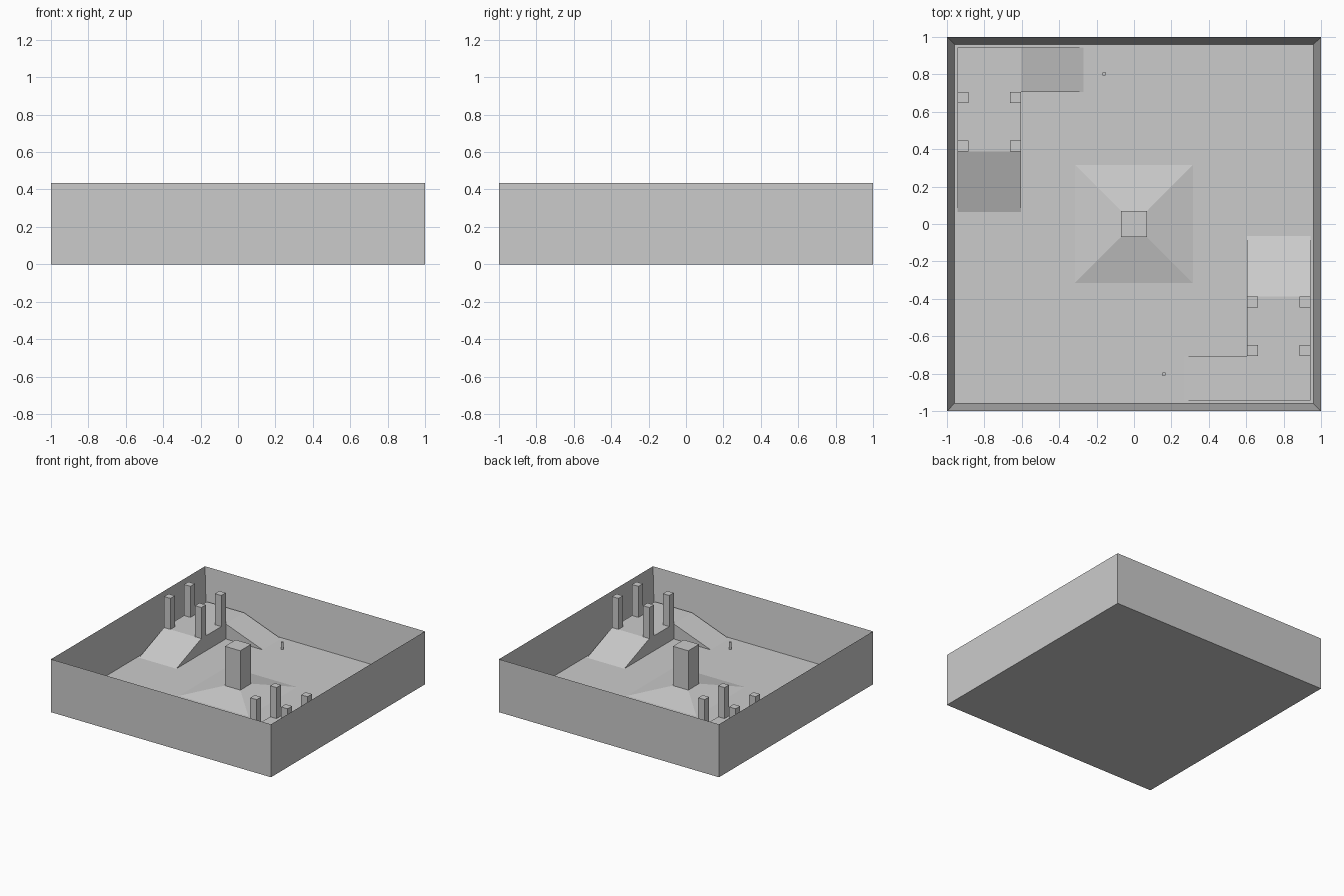
import bpy, bmesh
from mathutils import Matrix

if "Cube" in bpy.data.objects:
    bpy.data.objects.remove(bpy.data.objects["Cube"])

T = 0.056        # wall and floor thickness
TOP = 0.435      # height of walls, posts and pillar
DECK = 0.18      # raised platform height
IN = 1 - T       # inner wall position


def finish(name, bm, turn=False):
    """Make an object from a bmesh, optionally turned half way round the centre."""
    if turn:
        bm.transform(Matrix.Rotation(3.14159265, 4, 'Z'))
    bmesh.ops.recalc_face_normals(bm, faces=bm.faces)
    me = bpy.data.meshes.new(name)
    bm.to_mesh(me)
    bm.free()
    ob = bpy.data.objects.new(name, me)
    bpy.context.collection.objects.link(ob)
    return ob


def box(x0, x1, y0, y1, z0, z1):
    bm = bmesh.new()
    bmesh.ops.create_cube(bm, size=1)
    for v in bm.verts:
        v.co = ((x0 + x1) / 2 + v.co.x * (x1 - x0),
                (y0 + y1) / 2 + v.co.y * (y1 - y0),
                (z0 + z1) / 2 + v.co.z * (z1 - z0))
    return bm


def wedge(profile, direction):
    """Extrude a triangular profile along a direction."""
    bm = bmesh.new()
    face = bm.faces.new([bm.verts.new(p) for p in profile])
    ext = bmesh.ops.extrude_face_region(bm, geom=[face], use_keep_orig=True)
    moved = [g for g in ext['geom'] if isinstance(g, bmesh.types.BMVert)]
    bmesh.ops.translate(bm, verts=moved, vec=direction)
    return bm


# Open tray: floor and four walls
bm = box(-1, 1, -1, 1, 0, TOP)
top = max(bm.faces, key=lambda f: f.calc_center_median().z)
bmesh.ops.inset_region(bm, faces=[top], thickness=T)
bmesh.ops.translate(bm, verts=top.verts, vec=(0, 0, T - TOP))
finish("arena_tray", bm)

# Central low mound with a square pillar rising from its top
bm = box(-0.315, 0.315, -0.315, 0.315, T, 0.112)
peak = max(bm.faces, key=lambda f: f.calc_center_median().z)
for v in peak.verts:
    v.co.x *= 0.07 / 0.315
    v.co.y *= 0.07 / 0.315
ext = bmesh.ops.extrude_discrete_faces(bm, faces=[peak])
bmesh.ops.translate(bm, verts=ext['faces'][0].verts, vec=(0, 0, TOP - 0.112))
bmesh.ops.remove_doubles(bm, verts=bm.verts, dist=0.0001)
finish("mound_and_pillar", bm)

# Two opposite corner platforms
X1, Y0, Y1 = -0.605, 0.388, 0.705
for turn, side in ((False, "back_left"), (True, "front_right")):
    finish(f"platform_{side}", box(-IN, X1, Y0, IN, T, DECK), turn)

    # Ramps down from the platform on its two open sides
    finish(f"long_ramp_{side}", wedge(
        [(-IN, Y0, T), (-IN, Y0, DECK), (-IN, 0.064, T)], (IN + X1, 0, 0)), turn)
    finish(f"side_ramp_{side}", wedge(
        [(X1, Y1, T), (X1, Y1, DECK), (-0.27, Y1, T)], (0, IN - Y1, 0)), turn)

    # Four posts on the platform
    for i, x in enumerate((-IN, X1 - 0.058)):
        for j, y in enumerate((Y0, Y1 - 0.058)):
            finish(f"post_{side}_{i}{j}",
                   box(x, x + 0.058, y, y + 0.058, DECK, TOP), turn)

    # Small round peg on the floor
    bm = bmesh.new()
    bmesh.ops.create_cone(bm, cap_ends=True, segments=16, radius1=0.011,
                          radius2=0.011, depth=0.056,
                          matrix=Matrix.Translation((-0.16, 0.803, T + 0.028)))
    finish(f"peg_{side}", bm, turn)
